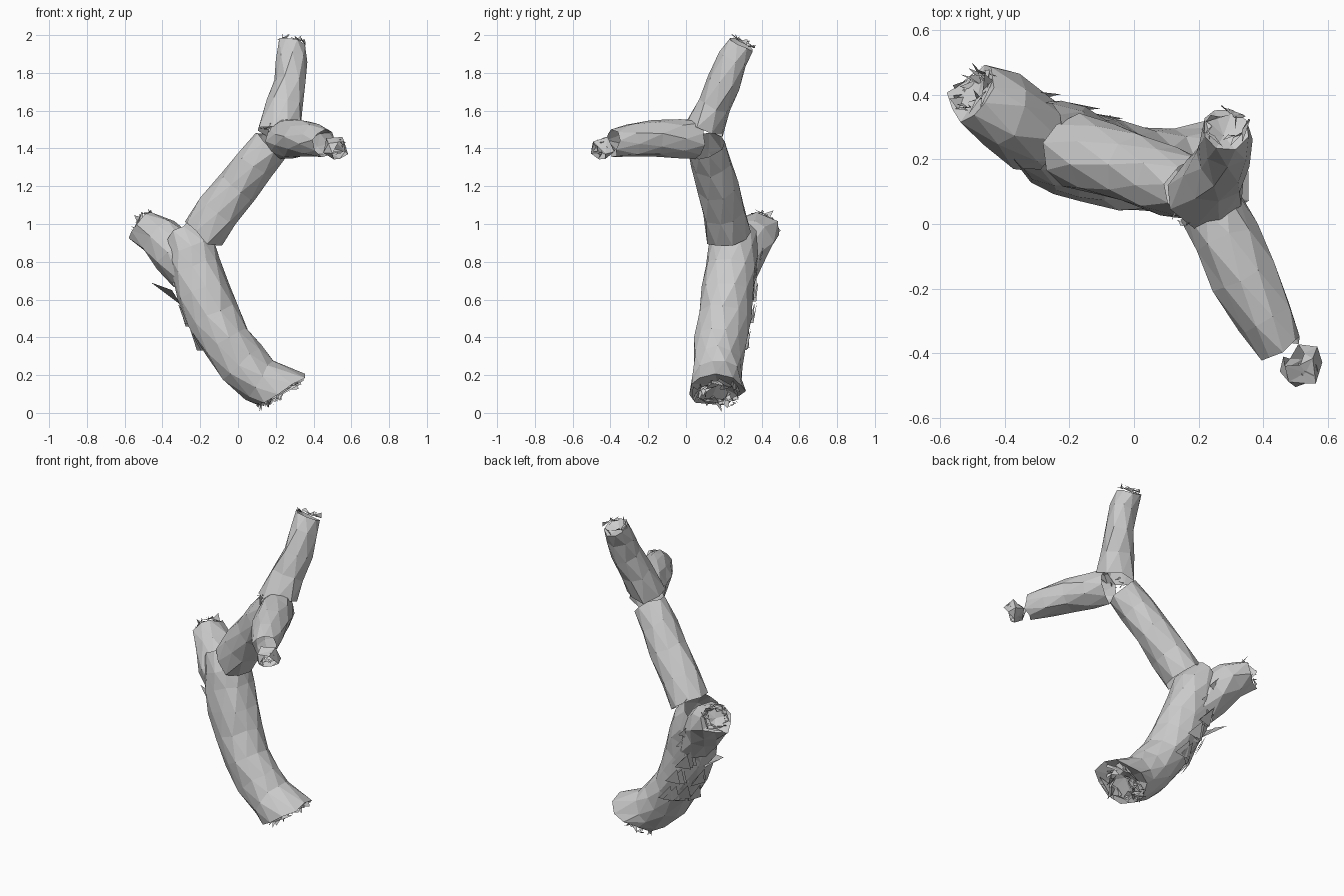
import bpy, bmesh, math, random
from mathutils import Vector

random.seed(7)
if "Cube" in bpy.data.objects:
    bpy.data.objects.remove(bpy.data.objects["Cube"])

bark = bpy.data.materials.new("pale grey bark")
bark.use_nodes = True
colour = (0.6, 0.6, 0.6, 1)
bark.diffuse_color = colour
bark.node_tree.nodes["Principled BSDF"].inputs["Base Color"].default_value = colour


def finish(bm, name):
    mesh = bpy.data.meshes.new(name)
    bm.to_mesh(mesh)
    bm.free()
    mesh.materials.append(bark)
    obj = bpy.data.objects.new(name, mesh)
    bpy.context.collection.objects.link(obj)


def jitter(amount):
    return Vector([random.uniform(-amount, amount) for _ in range(3)])


def around(centre, direction, angle, radius):
    """Point on a circle that faces along the direction."""
    d = direction.normalized()
    u = d.cross(Vector((0.3, 1, 0.1))).normalized()
    return centre + (u * math.cos(angle) + d.cross(u) * math.sin(angle)) * radius


def limb(name, path, sides=9, rough=0.008, ragged=(0.012, 0.012),
         start_dir=None, end_dir=None, caps=()):
    """Faceted tube with jagged ends; caps lists the ends closed by a sunken break."""
    pts = [Vector(p[:3]) for p in path]
    last = len(pts) - 1
    dirs = [(pts[min(i + 1, last)] - pts[max(i - 1, 0)]).normalized()
            for i in range(last + 1)]
    if start_dir:
        dirs[0] = Vector(start_dir).normalized()
    if end_dir:
        dirs[last] = Vector(end_dir).normalized()
    bm = bmesh.new()
    rings = []
    for i, c in enumerate(pts):
        ring = []
        for k in range(sides):
            a = (k + 0.5 * (i % 2)) * math.tau / sides
            p = around(c, dirs[i], a, path[i][3]) + jitter(rough)
            if i in (0, last):
                p += dirs[i] * random.uniform(-1, 1) * ragged[i == last]
            ring.append(bm.verts.new(p))
        rings.append(ring)
    for i in range(last):
        lo, hi = rings[i], rings[i + 1]
        for k in range(sides):
            n = (k + 1) % sides
            if i % 2 == 0:
                bm.faces.new((lo[k], lo[n], hi[k]))
                bm.faces.new((lo[n], hi[n], hi[k]))
            else:
                bm.faces.new((lo[k], lo[n], hi[n]))
                bm.faces.new((lo[k], hi[n], hi[k]))
    for end in caps:
        ring, inward = (rings[0], dirs[0]) if end == "start" else (rings[last], -dirs[last])
        c = pts[0] if end == "start" else pts[last]
        centre = bm.verts.new(c + inward * 0.03 + jitter(0.01))
        for k in range(sides):
            bm.faces.new((ring[k], ring[(k + 1) % sides], centre))
    bmesh.ops.recalc_face_normals(bm, faces=bm.faces)
    finish(bm, name)


def splinters(name, centre, direction, radius, length, count):
    """Bent slivers crowding a broken end."""
    bm = bmesh.new()
    c, d = Vector(centre), Vector(direction).normalized()
    for i in range(count):
        a = i * math.tau / count + random.uniform(-0.3, 0.3)
        r = radius * random.uniform(0.5, 1)
        w = random.uniform(0.35, 0.65)
        base = [around(c, d, a + s * w, r) + jitter(0.015) for s in (-1, 1)]
        mid = around(c, d, a, r * 0.7) + d * length * random.uniform(-0.6, 0.4)
        tip = around(c, d, a + 0.5, r) + d * length * random.uniform(0.1, 0.8)
        v = [bm.verts.new(p) for p in (*base, mid, tip)]
        bm.faces.new((v[0], v[1], v[2]))
        bm.faces.new((v[1], v[3], v[2]))
    finish(bm, name)


# Curved trunk, from the slanted broken foot up to the fork
trunk = [(0.23, 0.165, 0.125, 0.155), (0.115, 0.165, 0.175, 0.128),
         (0.025, 0.17, 0.265, 0.134), (-0.06, 0.18, 0.38, 0.138),
         (-0.13, 0.2, 0.51, 0.14), (-0.18, 0.215, 0.64, 0.141),
         (-0.22, 0.235, 0.77, 0.138), (-0.25, 0.25, 0.86, 0.135),
         (-0.305, 0.275, 0.945, 0.11)]
limb("trunk", trunk, sides=11, ragged=(0.02, 0.01),
     start_dir=(-0.48, 0, 0.88), end_dir=(-0.65, 0.25, 0.7), caps=("start",))
limb("side_stub", [(-0.25, 0.26, 0.72, 0.1), (-0.325, 0.3, 0.84, 0.128),
                   (-0.41, 0.35, 0.935, 0.122), (-0.495, 0.405, 0.995, 0.095)],
     rough=0.014, ragged=(0.0, 0.025), caps=("end",))
limb("middle_branch", [(-0.185, 0.225, 0.945, 0.118), (-0.1, 0.2, 1.07, 0.115),
                       (0.0, 0.17, 1.2, 0.113), (0.09, 0.14, 1.32, 0.108),
                       (0.175, 0.11, 1.42, 0.1)])
limb("front_branch", [(0.24, 0.055, 1.445, 0.1), (0.285, -0.045, 1.45, 0.104),
                      (0.34, -0.165, 1.455, 0.1), (0.405, -0.29, 1.44, 0.09),
                      (0.457, -0.39, 1.43, 0.072)])
limb("upper_branch", [(0.215, 0.09, 1.5, 0.115), (0.245, 0.15, 1.63, 0.095),
                      (0.275, 0.2, 1.75, 0.087), (0.285, 0.25, 1.87, 0.08),
                      (0.285, 0.295, 1.955, 0.072)], sides=8,
     start_dir=(0.05, 0.3, 0.95), end_dir=(0, 0.5, 0.87), caps=("end",))
limb("front_branch_tip", [(0.49, -0.41, 1.432, 0.045), (0.515, -0.44, 1.41, 0.062),
                          (0.53, -0.465, 1.385, 0.05)], sides=6, rough=0.018)

# Torn ends
splinters("foot_splinters", (0.225, 0.165, 0.11), (0.5, 0, -0.87), 0.14, 0.06, 22)
splinters("lower_foot_splinters", (0.15, 0.22, 0.055), (0.4, 0, -0.9), 0.07, 0.045, 9)
splinters("stub_splinters", (-0.495, 0.41, 1.0), (-0.7, 0.5, 0.5), 0.1, 0.06, 16)
splinters("top_splinters", (0.285, 0.3, 1.965), (0, 0.4, 0.9), 0.08, 0.03, 10)
splinters("tip_splinters", (0.52, -0.45, 1.405), (0.5, -0.8, -0.2), 0.06, 0.04, 8)
splinters("joint_splinters", (0.15, 0.03, 1.51), (-0.4, -0.3, 0.8), 0.06, 0.03, 5)

# Peeling bark flakes along the back right of the trunk
bm = bmesh.new()
for (x, y, z, r) in trunk[3:8]:
    for _ in range(7):
        a = random.uniform(1.6, 3.1)
        out = Vector((math.cos(a), math.sin(a), -0.3)).normalized()
        side = out.cross(Vector((0, 0, 1))).normalized()
        root = Vector((x, y, z)) + out * (r + random.uniform(0, 0.01)) + jitter(0.012)
        rise = Vector((-0.05, 0.01, 0.11))
        corners = (root - side * 0.055, root + side * 0.045,
                   root + rise + out * random.uniform(0, 0.015))
        bm.faces.new([bm.verts.new(p) for p in corners])
# One long flake standing away from the trunk
flake = ((-0.3, 0.24, 0.57), (-0.34, 0.31, 0.62), (-0.46, 0.28, 0.69), (-0.35, 0.2, 0.65))
bm.faces.new([bm.verts.new(p) for p in flake])
finish(bm, "bark_flakes")
